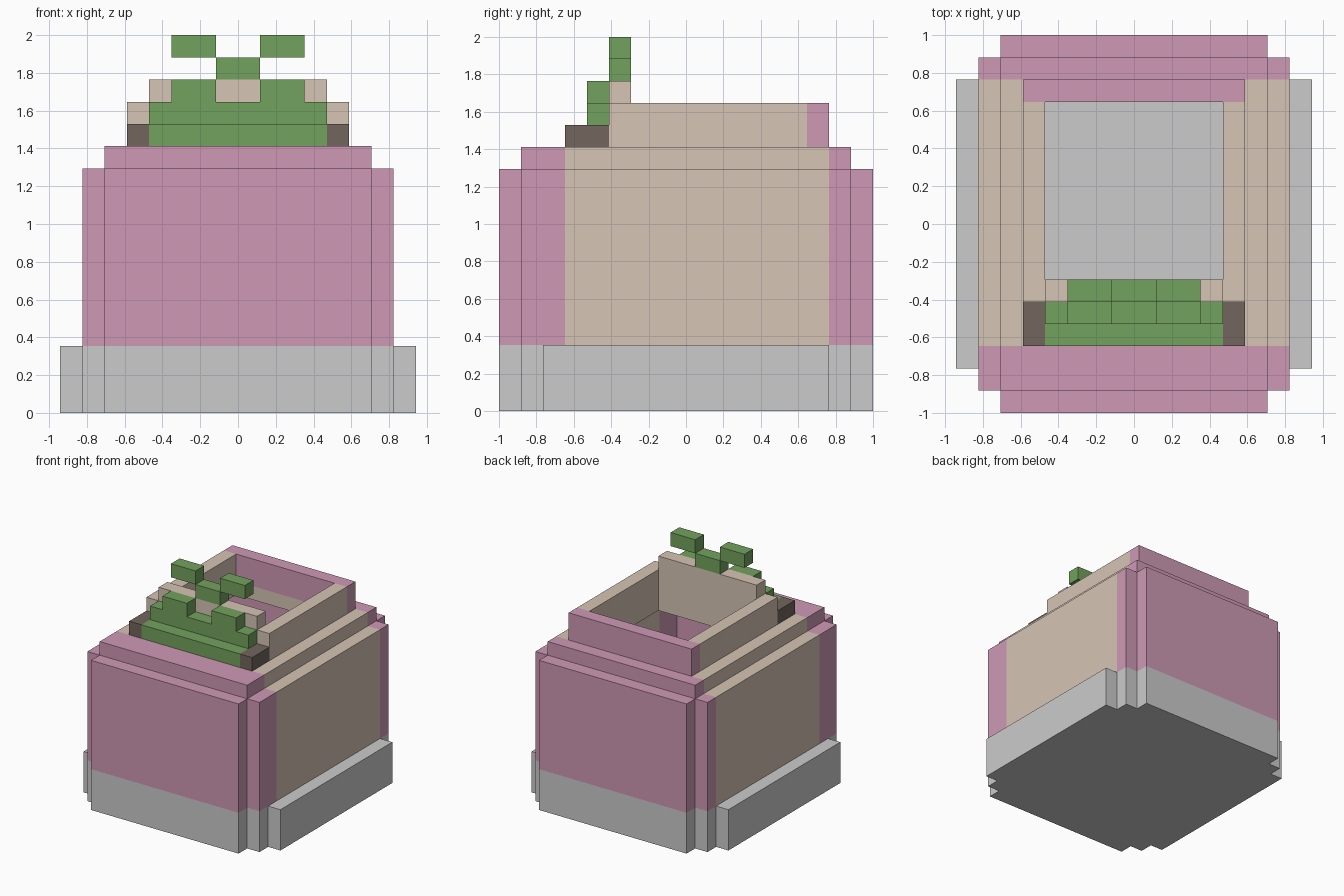
import bpy, bmesh
from mathutils import Vector

if "Cube" in bpy.data.objects:
    bpy.data.objects.remove(bpy.data.objects["Cube"])

U = 2 / 17          # size of one block
cells = {}          # (x, y, z) block -> part name; y counts from the front


def box(part, x0, x1, y0, y1, z0, z1, mirror=False):
    """Fill a block range; part None carves it away."""
    for x in range(x0, x1):
        for y in range(y0, y1):
            for z in range(z0, z1):
                for cx in ((x, -1 - x) if mirror else (x,)):
                    if part:
                        cells[cx, y, z] = part
                    else:
                        cells.pop((cx, y, z), None)


# Base plinth with stepped corners
for half, inset in ((6, 0), (7, 1), (8, 2)):
    box("base", -half, half, inset, 17 - inset, 0, 3)

# Front and back walls: outer face, corner returns, roof strip
for part, outer, y0, y1 in (("front_wall", 0, 1, 3), ("back_wall", 16, 15, 16)):
    box(part, -6, 6, outer, outer + 1, 3, 11)
    box(part, 6, 7, y0, y1, 3, 11, True)
    box(part, -6, 6, y0, y1, 11, 12)

# Side walls and roof with the opening
box("side_walls", 6, 7, 3, 15, 3, 11, True)
box("roof", -6, 6, 3, 15, 11, 12)
box(None, -4, 4, 6, 14, 11, 12)

# Raised rim around the opening
box("rim", 4, 5, 5, 14, 12, 14, True)
box("rim", -4, 4, 5, 6, 12, 15)
box("rim_back", -5, 5, 14, 15, 12, 14)

# Front ledge ends and stepped foliage
box("ledge_ends", 4, 5, 3, 5, 12, 13, True)
box("foliage", -4, 4, 3, 5, 12, 13)
box("foliage", -4, 4, 4, 5, 13, 14)
box("foliage", 1, 3, 4, 5, 14, 15, True)
box("sprout", -1, 1, 5, 6, 15, 16)
box("sprout", 1, 3, 5, 6, 16, 17, True)

PINK, BEIGE = (0.62, 0.32, 0.46, 1), (0.67, 0.56, 0.46, 1)
GREEN, BROWN = (0.17, 0.36, 0.11, 1), (0.17, 0.13, 0.11, 1)
colors = {"front_wall": PINK, "back_wall": PINK, "rim_back": PINK,
          "side_walls": BEIGE, "roof": BEIGE, "rim": BEIGE,
          "foliage": GREEN, "sprout": GREEN, "ledge_ends": BROWN}
materials = {}


def material(color):
    if color not in materials:
        materials[color] = bpy.data.materials.new("paint")
        materials[color].diffuse_color = color
    return materials[color]


# One object per part, made of its exposed block faces merged into flat panels
for part in dict.fromkeys(cells.values()):
    bm = bmesh.new()
    for cell in [c for c, p in cells.items() if p == part]:
        for axis in range(3):
            for side in (0, 1):
                near = list(cell)
                near[axis] += 2 * side - 1
                if tuple(near) in cells:
                    continue
                start, u, v = Vector(cell), Vector((0, 0, 0)), Vector((0, 0, 0))
                start[axis] += side
                u[(axis + 1) % 3] = v[(axis + 2) % 3] = 1
                loop = [start, start + u, start + u + v, start + v]
                if not side:
                    loop.reverse()
                bm.faces.new([bm.verts.new((p - Vector((0, 8.5, 0))) * U) for p in loop])
    bmesh.ops.remove_doubles(bm, verts=bm.verts[:], dist=0.001)
    bmesh.ops.dissolve_limit(bm, angle_limit=0.02, verts=bm.verts[:], edges=bm.edges[:])
    mesh = bpy.data.meshes.new(part)
    bm.to_mesh(mesh)
    bm.free()
    if part in colors:
        mesh.materials.append(material(colors[part]))
    bpy.context.collection.objects.link(bpy.data.objects.new(part, mesh))

for m in bpy.data.materials:
    if m.users and not m.is_grease_pencil:
        m.use_nodes = True
        m.node_tree.nodes["Principled BSDF"].inputs["Base Color"].default_value = m.diffuse_color
